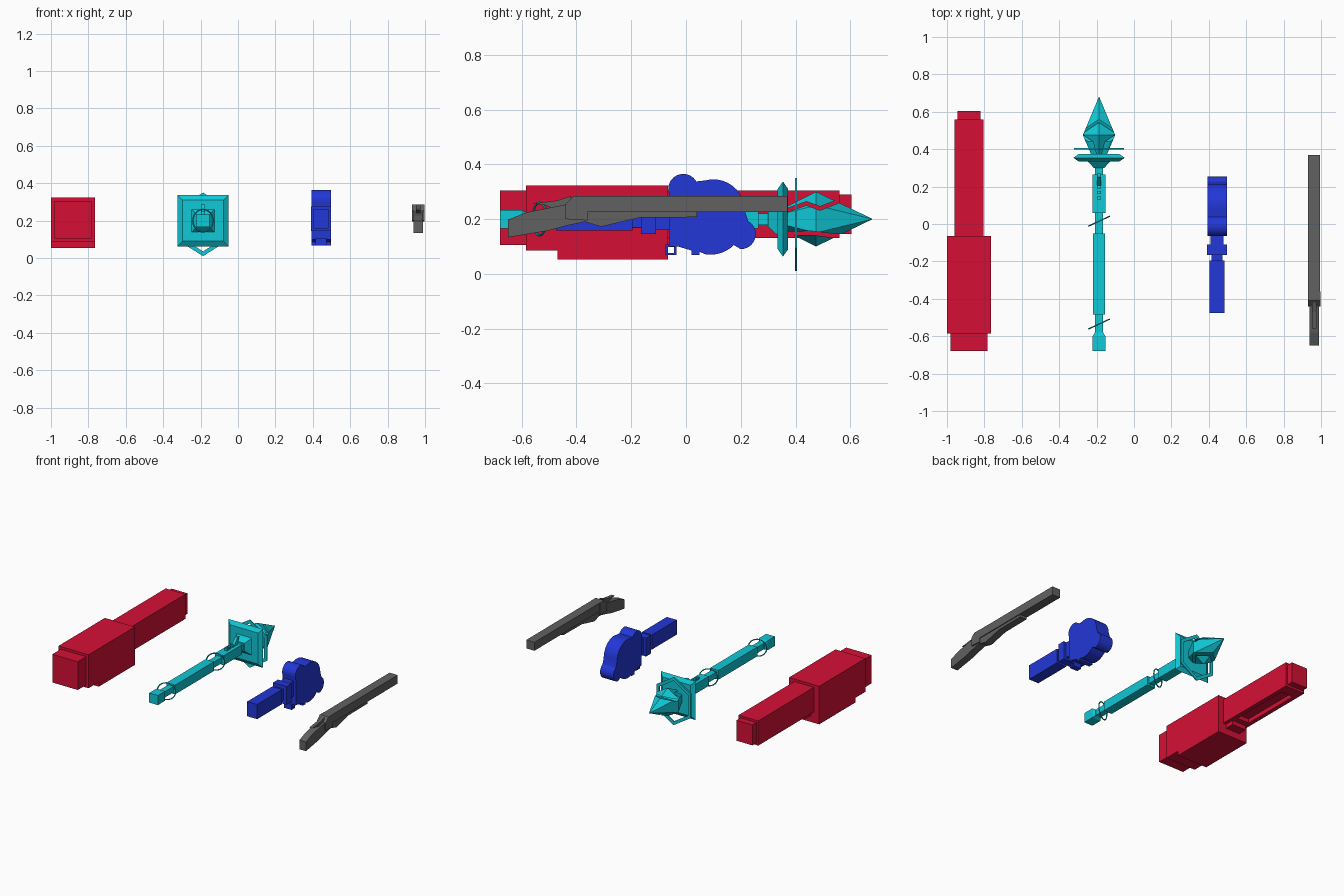
import bpy, bmesh
from math import sin, cos, pi, radians

cube = bpy.data.objects.get("Cube")
if cube:
    bpy.data.objects.remove(cube, do_unlink=True)


def material(name, color):
    m = bpy.data.materials.new(name)
    m.use_nodes = True
    m.diffuse_color = (*color, 1)
    m.node_tree.nodes["Principled BSDF"].inputs["Base Color"].default_value = (*color, 1)
    return m


RED = material("crimson", (0.66, 0.005, 0.036))
CYAN = material("turquoise", (0.005, 0.58, 0.68))
BLUE = material("royal blue", (0.016, 0.038, 0.68))
GREY = material("dark grey", (0.12, 0.12, 0.12))


def finish(name, bm, mat):
    bmesh.ops.recalc_face_normals(bm, faces=bm.faces)
    me = bpy.data.meshes.new(name)
    bm.to_mesh(me)
    bm.free()
    me.materials.append(mat)
    ob = bpy.data.objects.new(name, me)
    bpy.context.collection.objects.link(ob)
    return ob


def prism(name, cx, half, pts, mat):
    """Side outline in (y, z), extruded across x."""
    bm = bmesh.new()
    f = bm.faces.new([bm.verts.new((cx - half, y, z)) for y, z in pts])
    new = bmesh.ops.extrude_face_region(bm, geom=[f])["geom"]
    verts = [v for v in new if isinstance(v, bmesh.types.BMVert)]
    bmesh.ops.translate(bm, vec=(2 * half, 0, 0), verts=verts)
    return finish(name, bm, mat)


def box(name, cx, half, y0, y1, z0, z1, mat):
    return prism(name, cx, half, [(y0, z0), (y1, z0), (y1, z1), (y0, z1)], mat)


def loft(name, cx, cz, sections, sides, mat):
    """Stack of n-sided sections (y, radius) along y; four sides give a square of that half width."""
    bm = bmesh.new()
    rings = []
    for y, r in sections:
        k, start = (2 ** 0.5, pi / 4) if sides == 4 else (1, pi / 2)
        angles = [start + 2 * pi * i / sides for i in range(sides)]
        rings.append([bm.verts.new((cx + k * r * cos(a), y, cz + k * r * sin(a))) for a in angles])
    for a, b in zip(rings, rings[1:]):
        for i in range(sides):
            j = (i + 1) % sides
            bm.faces.new((a[i], a[j], b[j], b[i]))
    bm.faces.new(rings[0])
    bm.faces.new(rings[-1])
    return finish(name, bm, mat)


def arc(cy, cz, r, a0, a1, n=10):
    angles = [radians(a0 + (a1 - a0) * i / n) for i in range(n + 1)]
    return [(cy + r * cos(a), cz + r * sin(a)) for a in angles]


# Red heavy hilt: thick stepped block and long slotted bar
RX = -0.882
box("block_end_cap", RX, 0.1, -0.68, -0.585, 0.105, 0.305, RED)
prism("block_body", RX, 0.118, [(-0.585, 0.323), (-0.585, 0.086), (-0.47, 0.086),
      (-0.47, 0.053), (-0.065, 0.053), (-0.065, 0.323)], RED)
box("bar", RX, 0.077, -0.065, 0.56, 0.16, 0.305, RED)
for side in (-1, 1):
    box("bar_rail", RX + side * 0.062, 0.015, -0.065, 0.56, 0.13, 0.16, RED)
box("bar_rail_front", RX, 0.05, -0.065, 0.04, 0.13, 0.16, RED)
box("bar_rail_back", RX, 0.05, 0.48, 0.56, 0.13, 0.16, RED)
box("bar_foot", RX, 0.055, -0.065, 0.0, 0.1, 0.13, RED)
box("bar_tip", RX, 0.062, 0.56, 0.605, 0.145, 0.29, RED)

# Turquoise staff: stepped square shaft
SX, SZ = -0.187, 0.2
loft("staff_pommel", SX, SZ, [(-0.68, 0.034), (-0.6, 0.034), (-0.58, 0.022)], 4, CYAN)
loft("staff_core", SX, SZ, [(-0.6, 0.021), (0.34, 0.021)], 4, CYAN)
loft("staff_grip", SX, SZ, [(-0.485, 0.033), (-0.05, 0.033)], 4, CYAN)
loft("staff_neck", SX, SZ, [(0.06, 0.034), (0.265, 0.034)], 4, CYAN)
loft("staff_socket", SX, SZ, [(0.3, 0.028), (0.34, 0.065)], 4, CYAN)
for i in range(4):
    box("neck_stud", SX, 0.01, 0.13 + i * 0.03, 0.147 + i * 0.03, 0.23, 0.25, CYAN)
prism("neck_hook", SX, 0.01, [(0.2, 0.23), (0.25, 0.23), (0.27, 0.285), (0.25, 0.285)], CYAN)

# Square guard and thin hexagonal hoop
loft("staff_guard", SX, SZ, [(0.335, 0.11), (0.354, 0.137), (0.373, 0.11)], 4, CYAN)
bm = bmesh.new()
hoop = [[bm.verts.new((SX + 0.155 * k * sin(i * pi / 3), 0.402, 0.18 + 0.17 * k * cos(i * pi / 3)))
         for i in range(6)] for k in (1, 0.85)]
for i in range(6):
    j = (i + 1) % 6
    bm.faces.new((hoop[0][i], hoop[0][j], hoop[1][j], hoop[1][i]))
hoop_ob = finish("staff_hoop", bm, CYAN)
mod = hoop_ob.modifiers.new("thickness", "SOLIDIFY")
mod.thickness, mod.offset = 0.008, 0

# Crystal head split by two jagged cracks
crystal = loft("crystal_head", SX, SZ, [(0.365, 0.045), (0.475, 0.1), (0.68, 0.001)], 6, CYAN)
cracks = [[(0.34, 0.215), (0.44, 0.25), (0.49, 0.232), (0.6, 0.275)],
          [(0.34, 0.14), (0.46, 0.142), (0.54, 0.132), (0.6, 0.13)]]
for line in cracks:
    outline = line + [(y, z + 0.014) for y, z in reversed(line)]
    cutter = prism("crack_cutter", SX, 0.2, outline, CYAN)
    cutter.hide_render = True
    mod = crystal.modifiers.new("crack", "BOOLEAN")
    mod.operation, mod.object, mod.solver = "DIFFERENCE", cutter, "EXACT"
    bpy.context.view_layer.objects.active = crystal
    bpy.ops.object.modifier_apply(modifier=mod.name)
    bpy.data.objects.remove(cutter, do_unlink=True)

# Thin tilted hoops around the shaft
for y in (0.015, -0.535):
    bpy.ops.mesh.primitive_torus_add(location=(SX, y, SZ), rotation=(pi / 2, 0, radians(25)),
                                     major_radius=0.06, minor_radius=0.004,
                                     major_segments=24, minor_segments=6)
    ob = bpy.context.object
    ob.name = "shaft_hoop"
    ob.data.materials.append(CYAN)

# Blue hilt: lobed head with a short square handle
BX = 0.444
head = [(-0.06, 0.1), (-0.06, 0.27)]
head += arc(-0.01, 0.31, 0.055, 200, 30)
head += arc(0.1, 0.23, 0.115, 105, 0)
head += arc(0.2, 0.145, 0.055, 60, -90)
head += arc(0.09, 0.19, 0.12, -45, -100)
head += [(0.05, 0.08), (0.05, 0.068), (0.02, 0.068), (0.02, 0.085), (-0.03, 0.1)]
ob = prism("lobed_head", BX, 0.052, head, BLUE)
bpy.context.view_layer.objects.active = ob
ob.select_set(True)
bpy.ops.object.shade_smooth_by_angle(angle=radians(30))
box("head_neck", BX, 0.035, -0.11, -0.06, 0.16, 0.27, BLUE)
box("head_collar", BX, 0.053, -0.165, -0.11, 0.145, 0.275, BLUE)
box("handle_joint", BX, 0.03, -0.2, -0.165, 0.17, 0.25, BLUE)
box("handle", BX, 0.039, -0.475, -0.195, 0.158, 0.262, BLUE)
# Small square loop under the head
for z in (0.068, 0.098):
    box("loop_bar", BX, 0.03, -0.075, -0.035, z, z + 0.009, BLUE)
for y in (-0.075, -0.044):
    box("loop_post", BX, 0.03, y, y + 0.009, 0.07, 0.105, BLUE)

# Grey long piece: square barrel, fore-end and angled stock
GX = 0.963
box("barrel", GX, 0.032, -0.41, 0.37, 0.225, 0.285, GREY)
prism("fore_end", GX, 0.026, [(-0.42, 0.23), (-0.42, 0.185), (-0.37, 0.19), (-0.31, 0.172),
      (-0.17, 0.205), (0.04, 0.207), (0.04, 0.23)], GREY)
prism("stock", GX, 0.026, [(-0.65, 0.133), (-0.65, 0.198), (-0.58, 0.225), (-0.43, 0.255),
      (-0.37, 0.25), (-0.37, 0.19), (-0.44, 0.175), (-0.5, 0.158)], GREY)
prism("receiver", GX, 0.034, [(-0.44, 0.2), (-0.44, 0.255), (-0.41, 0.285), (-0.36, 0.285),
      (-0.36, 0.195)], GREY)
prism("hammer", GX, 0.012, [(-0.56, 0.256), (-0.47, 0.268), (-0.42, 0.284), (-0.42, 0.24),
      (-0.48, 0.235), (-0.51, 0.25)], GREY)
